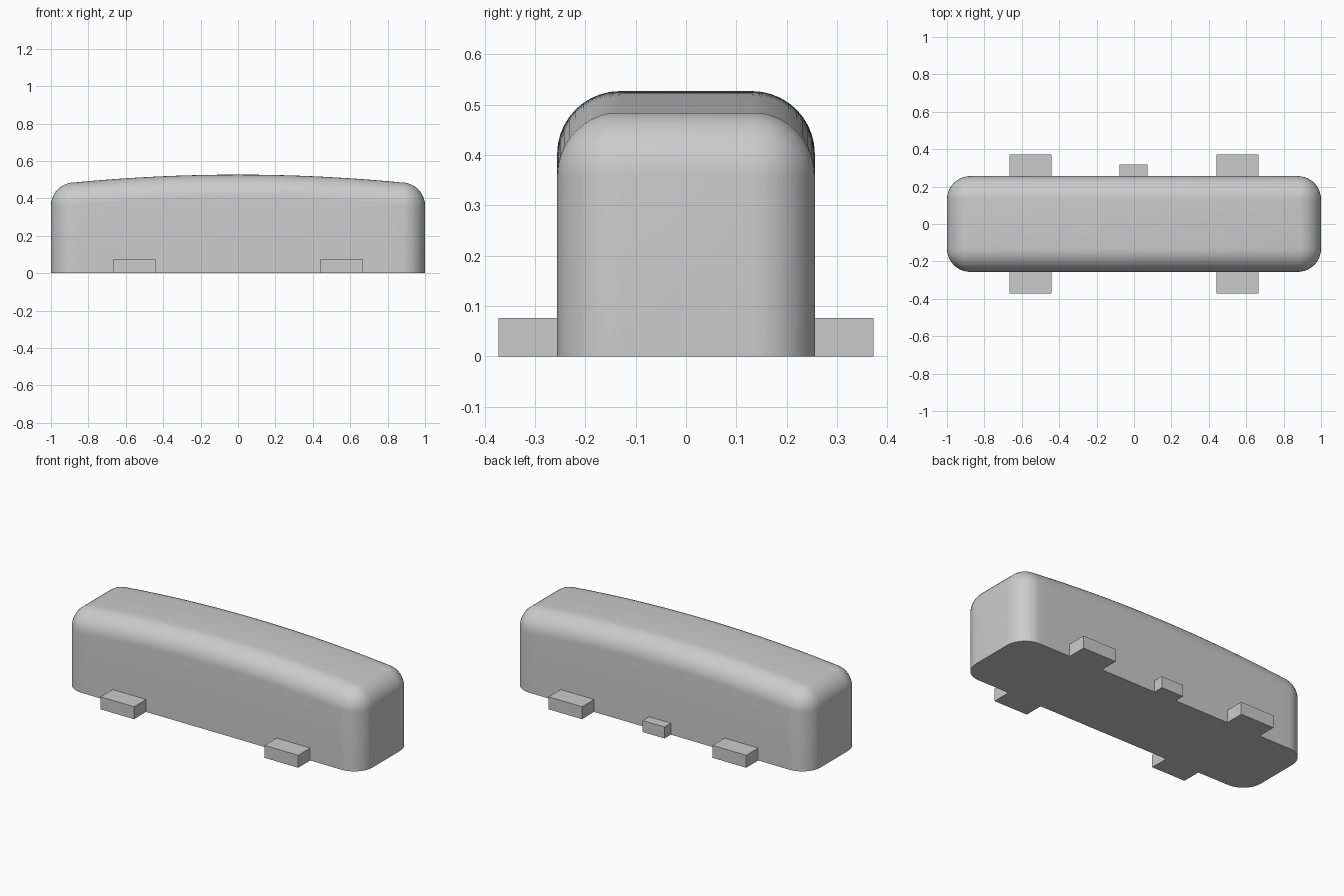
import bpy, bmesh, math

cube = bpy.data.objects.get("Cube")
if cube:
    bpy.data.objects.remove(cube, do_unlink=True)

grey = bpy.data.materials.new("plain grey")
grey.use_nodes = True
colour = (0.6, 0.6, 0.6, 1)
grey.diffuse_color = colour
grey.node_tree.nodes["Principled BSDF"].inputs["Base Color"].default_value = colour

HALF_X, HALF_Y, R = 1.0, 0.256, 0.125
STEPS, SPAN = 10, 32
CX, CY = HALF_X - R, HALF_Y - R


def add_object(name, bm):
    bmesh.ops.recalc_face_normals(bm, faces=bm.faces)
    mesh = bpy.data.meshes.new(name)
    bm.to_mesh(mesh)
    bm.free()
    mesh.materials.append(grey)
    obj = bpy.data.objects.new(name, mesh)
    bpy.context.collection.objects.link(obj)
    return obj


def crown(x):
    """Height of the gently arched top."""
    return 0.527 - 0.042 * (x / CX) ** 2


def half_outline(sign):
    """One long side and the two quarter corners after it: centre and direction."""
    start = -math.pi / 2 if sign > 0 else math.pi / 2
    pts = [(sign * CX * (2 * i / SPAN - 1), -sign * CY, start) for i in range(SPAN + 1)]
    for quarter, y in enumerate((-sign * CY, sign * CY)):
        pts += [(sign * CX, y, start + (quarter + i / STEPS) * math.pi / 2)
                for i in range(STEPS + 1)]
    return pts


# Body: rounded outline lofted up into a filleted, arched top
bm = bmesh.new()
outline = half_outline(1) + half_outline(-1)
count = len(outline)


def ring(tilt, base=False):
    flat, rise = R * math.cos(tilt), R * math.sin(tilt)
    return [bm.verts.new((x + flat * math.cos(a), y + flat * math.sin(a),
                          0 if base else crown(x) - R + rise)) for x, y, a in outline]


rings = [ring(0, True)] + [ring(i / STEPS * math.pi / 2) for i in range(STEPS + 1)]
for low, high in zip(rings, rings[1:]):
    for i in range(count):
        j = (i + 1) % count
        bm.faces.new((low[i], low[j], high[j], high[i]))
bm.faces.new(rings[0][::-1])
front = rings[-1][:SPAN + 1]
back = rings[-1][count // 2:count // 2 + SPAN + 1][::-1]
for i in range(SPAN):
    bm.faces.new((front[i], front[i + 1], back[i + 1], back[i]))
bmesh.ops.remove_doubles(bm, verts=bm.verts, dist=0.0001)
body = add_object("body", bm)
bpy.ops.object.select_all(action="DESELECT")
bpy.context.view_layer.objects.active = body
body.select_set(True)
bpy.ops.object.shade_smooth_by_angle(angle=math.radians(40))


# Tabs along the bottom edge
def tab(name, x, width, side, reach, height):
    bm = bmesh.new()
    bmesh.ops.create_cube(bm, size=1)
    inner = HALF_Y - 0.006
    for v in bm.verts:
        v.co = (x + v.co.x * width,
                side * (inner + (v.co.y + 0.5) * (reach - inner)),
                (v.co.z + 0.5) * height)
    add_object(name, bm)


for side, end in ((-1, "front"), (1, "back")):
    for x, hand in ((-0.553, "right"), (0.553, "left")):
        tab(f"{end}_{hand}_tab", x, 0.226, side, 0.372, 0.076)
tab("back_centre_tab", -0.003, 0.148, 1, 0.317, 0.07)
